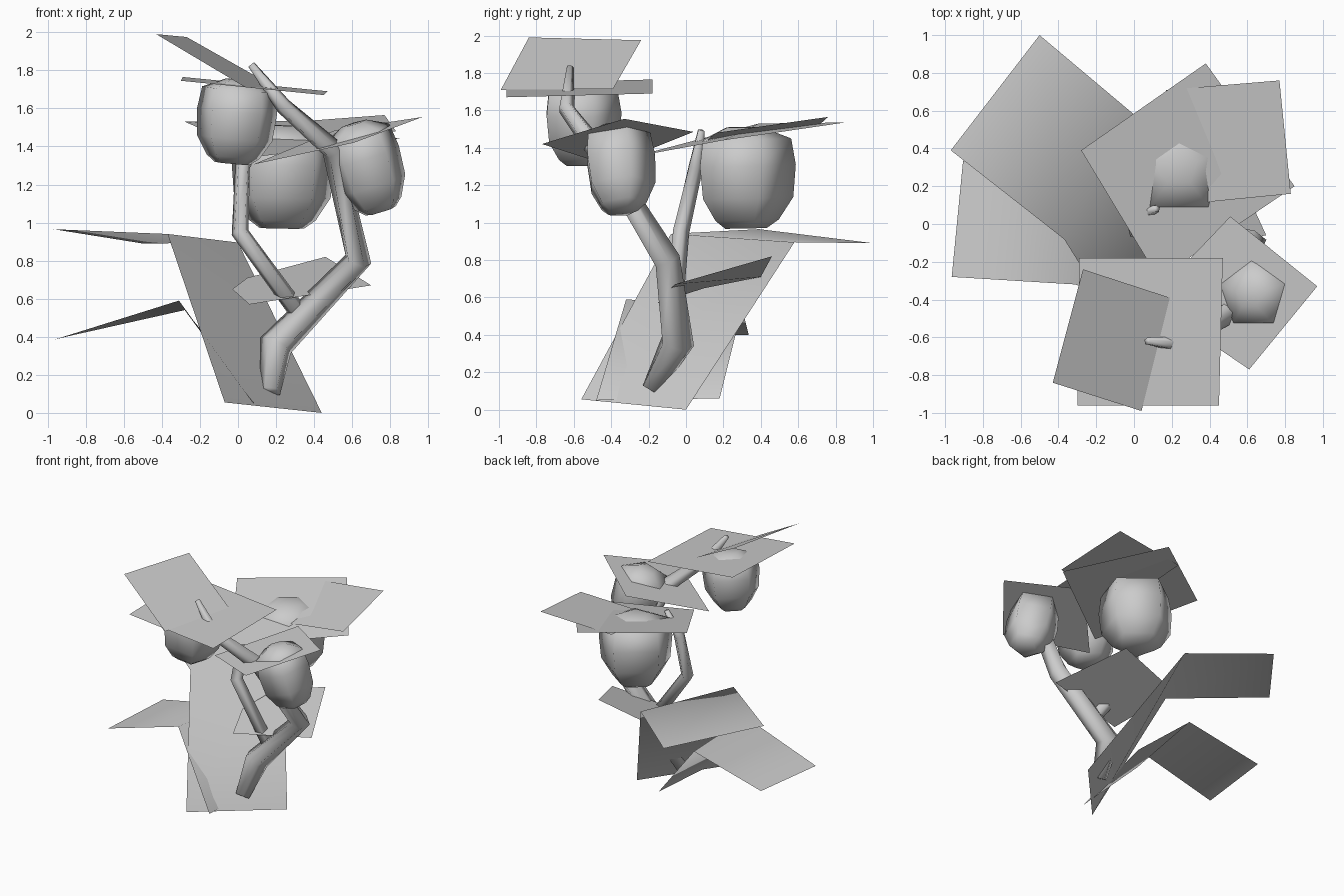
import bpy, math
from mathutils import Vector

if "Cube" in bpy.data.objects:
    bpy.data.objects.remove(bpy.data.objects["Cube"])


def make(name, verts, faces, smooth=True):
    me = bpy.data.meshes.new(name)
    me.from_pydata([tuple(v) for v in verts], [], faces)
    me.update()
    ob = bpy.data.objects.new(name, me)
    bpy.context.collection.objects.link(ob)
    for p in me.polygons:
        p.use_smooth = smooth
    return ob


def loft(name, path, radii, sides=5):
    """Capped tube of given radii through the path points."""
    pts = [Vector(p) for p in path]
    n = len(pts)
    verts, faces = [], []
    for i, p in enumerate(pts):
        a = (pts[i] - pts[i - 1]).normalized() if i else Vector()
        b = (pts[i + 1] - pts[i]).normalized() if i < n - 1 else Vector()
        t = (a + b).normalized()
        u = Vector((0, 1, 0))
        u = (u - t * u.dot(t)).normalized()
        w = u.cross(t)
        for k in range(sides):
            g = 2 * math.pi * k / sides
            verts.append(p + (u * math.cos(g) - w * math.sin(g)) * radii[i])
    for i in range(n - 1):
        for k in range(sides):
            j = (k + 1) % sides
            faces.append((i * sides + k, i * sides + j,
                          (i + 1) * sides + j, (i + 1) * sides + k))
    faces.append(tuple(reversed(range(sides))))
    faces.append(tuple(range((n - 1) * sides, n * sides)))
    return make(name, verts, faces)


def fruit(name, bottom, top, radius):
    """Plump five-sided pod lofted along a leaning axis."""
    b, t = Vector(bottom), Vector(top)
    profile = [(0, .45), (.08, .68), (.3, .97), (.62, 1.03), (.88, .95), (1, .36)]
    loft(name, [b.lerp(t, f) for f, _ in profile], [radius * r for _, r in profile])


# Stems
loft("main_stem",
     [(.17, -.19, .11), (.2, -.05, .36), (.63, -.105, .8),
      (.5, -.47, 1.38), (.24, -.64, 1.61), (.07, -.62, 1.83)],
     [.055, .095, .075, .06, .045, .02])
loft("side_stem",
     [(.33, -.07, .51), (.01, -.03, .95), (.025, .05, 1.3), (.12, .08, 1.49)],
     [.05, .048, .042, .02])

# Fruits
fruit("upper_fruit", (-.03, -.56, 1.31), (.01, -.57, 1.75), .215)
fruit("back_fruit", (.23, .31, .97), (.24, .3, 1.51), .275)
fruit("right_fruit", (.75, -.34, 1.06), (.61, -.38, 1.52), .195)

# Flat leaf cards
leaves = {
    "top_leaf": [(-.43, -.84, 1.99), (.04, -.99, 1.71), (.19, -.39, 1.715), (-.27, -.24, 1.975)],
    "upper_fruit_leaf": [(-.3, -.96, 1.745), (.45, -.96, 1.67), (.47, -.18, 1.69), (-.29, -.18, 1.765)],
    "right_fruit_leaf": [(.08, -.41, 1.305), (.61, -.77, 1.42), (.97, -.33, 1.555), (.51, .04, 1.485)],
    "back_fruit_leaf": [(-.28, .39, 1.53), (.13, -.29, 1.35), (.85, .2, 1.44), (.38, .85, 1.535)],
    "back_fruit_leaf_2": [(.22, .1, 1.43), (.83, .16, 1.48), (.77, .76, 1.565), (.17, .71, 1.52)],
    "middle_leaf": [(.06, -.15, .57), (.7, -.06, .67), (.46, .46, .82), (.05, .4, .71), (-.03, .1, .65)],
}
for name, corners in leaves.items():
    make(name, corners, [tuple(range(len(corners)))])

# Bent base leaves: pairs across the base, the fold and the tip
bent = {
    "base_leaf_large": [(-.07, -.56, .055), (.44, 0, 0), (-.37, -.08, .94),
                        (0, .58, .895), (-.97, .39, .965), (-.5, 1, .89)],
    "base_leaf_small": [(.08, -.48, .05), (.12, .18, .06), (-.31, -.32, .59),
                        (-.28, .3, .54), (-.965, -.28, .385), (-.905, .335, .4)],
}
for name, v in bent.items():
    make(name, v, [(0, 1, 3, 2), (2, 3, 5, 4)])
